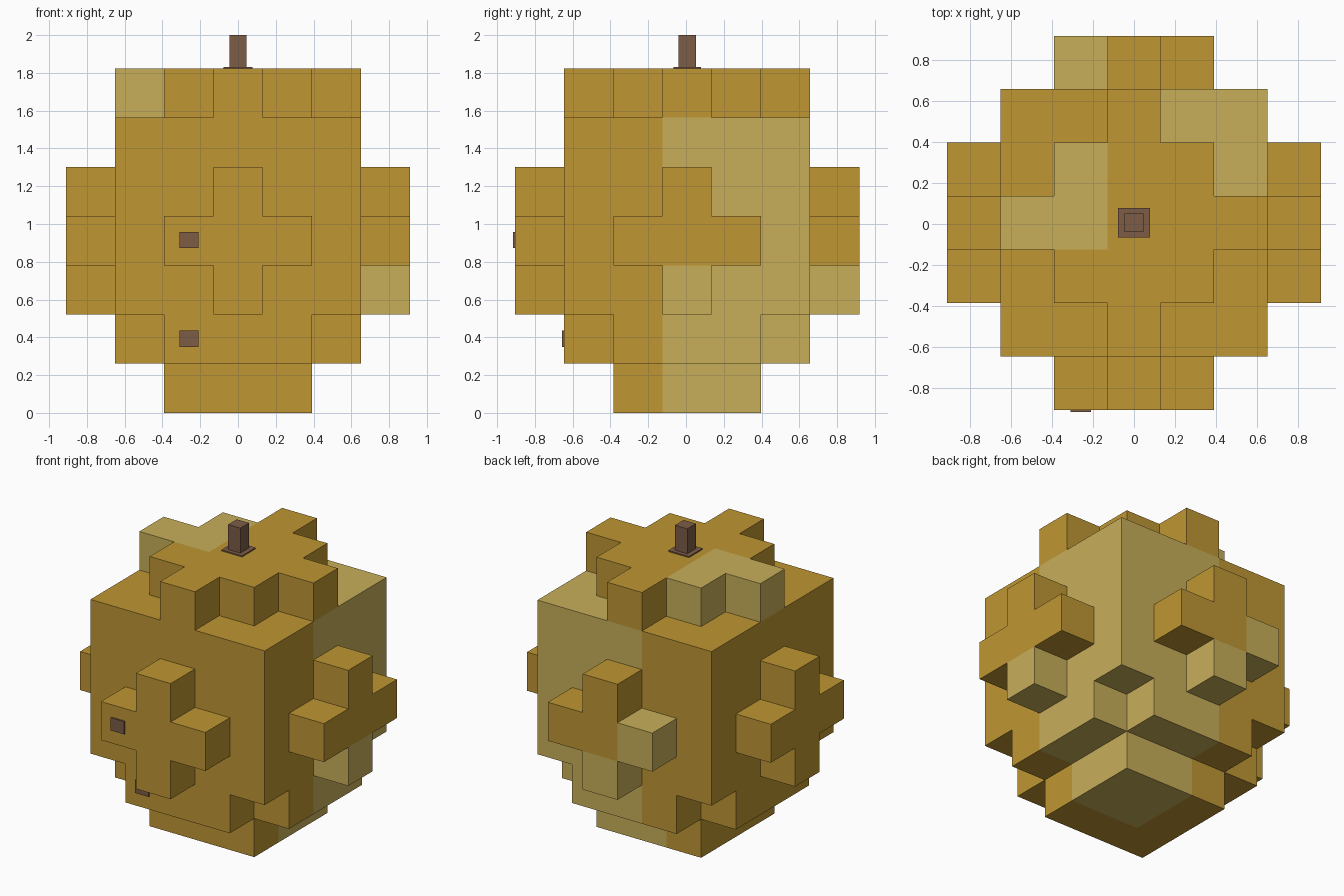
import bpy, bmesh, math
from mathutils import Vector

if "Cube" in bpy.data.objects:
    bpy.data.objects.remove(bpy.data.objects["Cube"])

U = 0.2605      # block size
CY = 0.006      # body centre in y
TOP = 7 * U


def material(name, rgb):
    m = bpy.data.materials.new(name)
    m.diffuse_color = (*rgb, 1)
    m.use_nodes = True
    m.node_tree.nodes["Principled BSDF"].inputs["Base Color"].default_value = m.diffuse_color
    return m


GOLD = material("gold", (0.52, 0.305, 0.033))
PALE = material("pale_gold", (0.58, 0.43, 0.102))
BROWN = material("stem_brown", (0.205, 0.107, 0.062))

# Rounded block body: cell (i, j, k) -> material index
cells = {}
for k in range(6):
    for i in range(-2, 3):
        for j in range(-2, 3):
            corner = abs(i) == 2 and abs(j) == 2
            if k == 0 and max(abs(i), abs(j)) > 1:
                continue
            if k == 1 and corner:
                continue
            cells[i, j, k] = 1 if i >= 0 and j >= 0 else 0

# Diamond cap
for i in range(-2, 3):
    for j in range(-2, 3):
        if abs(i) + abs(j) <= 2:
            cells[i, j, 6] = 0

# Plus-shaped bumps on the four sides
for a, b in ((0, 0), (1, 0), (-1, 0), (0, 1), (0, -1)):
    for s in (-3, 3):
        cells[s, a, 3 + b] = 0
        cells[a, s, 3 + b] = 0

# Pale patches on cap and bumps
for c in ((-2, 0, 6), (-1, 0, 6), (-1, 1, 6), (3, 0, 2), (0, 3, 2), (-1, 3, 3)):
    cells[c] = 1


def build_body():
    bm = bmesh.new()
    verts = {}

    def vert(p):
        if p not in verts:
            verts[p] = bm.verts.new((p[0] * U / 2, p[1] * U / 2 + CY, (p[2] + 1) * U / 2))
        return verts[p]

    # Outer skin only: one quad wherever a block has no neighbour
    for c, mat in cells.items():
        for axis in range(3):
            for s in (-1, 1):
                n = list(c)
                n[axis] += s
                if tuple(n) in cells:
                    continue
                quad = []
                for du, dv in ((-1, -1), (1, -1), (1, 1), (-1, 1)):
                    p = [2 * x for x in c]
                    p[axis] += s
                    p[(axis + 1) % 3] += du
                    p[(axis + 2) % 3] += dv
                    quad.append(vert(tuple(p)))
                if s < 0:
                    quad.reverse()
                f = bm.faces.new(quad)
                f.material_index = mat
    me = bpy.data.meshes.new("block_body")
    bm.to_mesh(me)
    bm.free()
    me.materials.append(GOLD)
    me.materials.append(PALE)
    ob = bpy.data.objects.new("block_body", me)
    bpy.context.collection.objects.link(ob)


def box(name, lo, hi):
    lo, hi = Vector(lo), Vector(hi)
    bm = bmesh.new()
    bmesh.ops.create_cube(bm, size=1)
    for v in bm.verts:
        v.co = (lo + hi) / 2 + v.co * (hi - lo)
    me = bpy.data.meshes.new(name)
    bm.to_mesh(me)
    bm.free()
    me.materials.append(BROWN)
    ob = bpy.data.objects.new(name, me)
    bpy.context.collection.objects.link(ob)


build_body()

# Stem with its base plate
box("stem_base", (-0.077, CY - 0.073, TOP - 0.02), (0.077, CY + 0.073, TOP + 0.008))
box("stem", (-0.046, CY - 0.046, TOP), (0.046, CY + 0.046, 2.0))

# Small square spots on the front
front = CY - 3.5 * U
box("upper_spot", (-0.31, front - 0.011, 0.872), (-0.21, front + 0.01, 0.958))
box("lower_spot", (-0.31, front + U - 0.011, 0.35), (-0.21, front + U + 0.01, 0.437))
